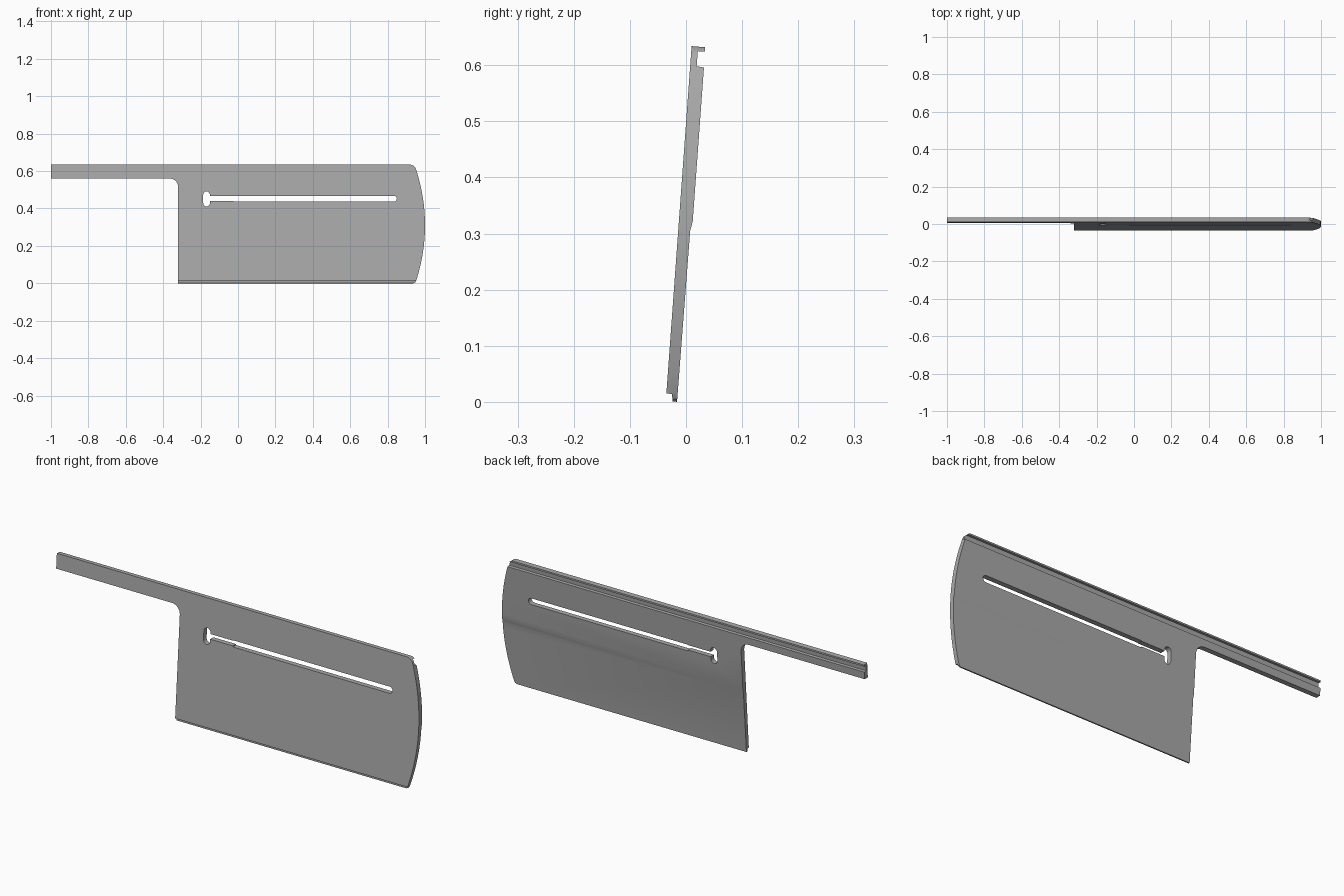
import bpy, bmesh, math

if "Cube" in bpy.data.objects:
    bpy.data.objects.remove(bpy.data.objects["Cube"])

grey = bpy.data.materials.new("satin grey")
grey.diffuse_color = (0.4, 0.4, 0.4, 1)
grey.use_nodes = True
grey.node_tree.nodes["Principled BSDF"].inputs["Base Color"].default_value = grey.diffuse_color


def prism(name, points, axis, start, end):
    """Extrude a flat outline along x (points are y, z) or y (points are x, z)."""
    bm = bmesh.new()
    place = (lambda a, b: (start, a, b)) if axis == "x" else (lambda a, b: (a, start, b))
    face = bm.faces.new([bm.verts.new(place(a, b)) for a, b in points])
    out = bmesh.ops.extrude_face_region(bm, geom=[face])
    move = (end - start, 0, 0) if axis == "x" else (0, end - start, 0)
    bmesh.ops.translate(bm, vec=move, verts=[v for v in out["geom"] if isinstance(v, bmesh.types.BMVert)])
    bmesh.ops.recalc_face_normals(bm, faces=bm.faces)
    mesh = bpy.data.meshes.new(name)
    bm.to_mesh(mesh)
    bm.free()
    obj = bpy.data.objects.new(name, mesh)
    bpy.context.collection.objects.link(obj)
    mesh.materials.append(grey)
    return obj


def arc(cx, cz, r, a0, a1, n=8):
    return [(cx + r * math.cos(math.radians(a0 + (a1 - a0) * i / n)),
             cz + r * math.sin(math.radians(a0 + (a1 - a0) * i / n))) for i in range(n + 1)]


def cut(target, tool, operation):
    mod = target.modifiers.new(operation.lower(), "BOOLEAN")
    mod.operation, mod.solver, mod.object = operation, "EXACT", tool
    bpy.context.view_layer.objects.active = target
    bpy.ops.object.modifier_apply(modifier=mod.name)
    bpy.data.objects.remove(tool)


# Leaning cross-section: lip at the bottom, small step on the back, hooked rail on top
section = [(-0.035, 0.015), (-0.025, 0.014), (-0.024, 0.001), (-0.016, 0.0),
           (0.0075, 0.305), (0.012, 0.322), (0.032, 0.596), (0.019, 0.598),
           (0.021, 0.625), (0.034, 0.624), (0.034, 0.632), (0.010, 0.634)]
plate = prism("slotted_plate", section, "x", -1.0, 1.1)

# Side outline: long arm, filleted shoulder, bowed right end
bow = [(1 - 0.045 * ((z - 0.31) / 0.29) ** 2, z) for z in [0.015 + 0.585 * i / 16 for i in range(17)]]
outline = ([(-1.1, 0.7), (-1.1, 0.56)] + arc(-0.365, 0.515, 0.045, 90, 0)
           + [(-0.32, -0.1), (0.935, -0.1), (0.937, 0.0), (0.948, 0.005)] + bow
           + arc(0.918, 0.598, 0.036, 15, 80) + [(0.9, 0.7)])
cut(plate, prism("outline_cutter", outline, "y", -0.2, 0.2), "INTERSECT")

# Long slot with a rounded right end, and a short upright slot at its left end
slot = [(-0.17, 0.466), (-0.17, 0.441), (-0.025, 0.441), (-0.025, 0.436)] + \
    arc(0.833, 0.452, 0.016, -90, 90) + [(-0.025, 0.468), (-0.025, 0.466)]
cross_slot = arc(-0.168, 0.473, 0.018, 0, 180) + arc(-0.168, 0.429, 0.018, 180, 360)
for name, points in (("slot_cutter", slot), ("cross_slot_cutter", cross_slot)):
    cut(plate, prism(name, points, "y", -0.2, 0.2), "DIFFERENCE")

bpy.ops.object.select_all(action="DESELECT")
plate.select_set(True)
bpy.context.view_layer.objects.active = plate
bpy.ops.object.shade_smooth_by_angle(angle=math.radians(25))
